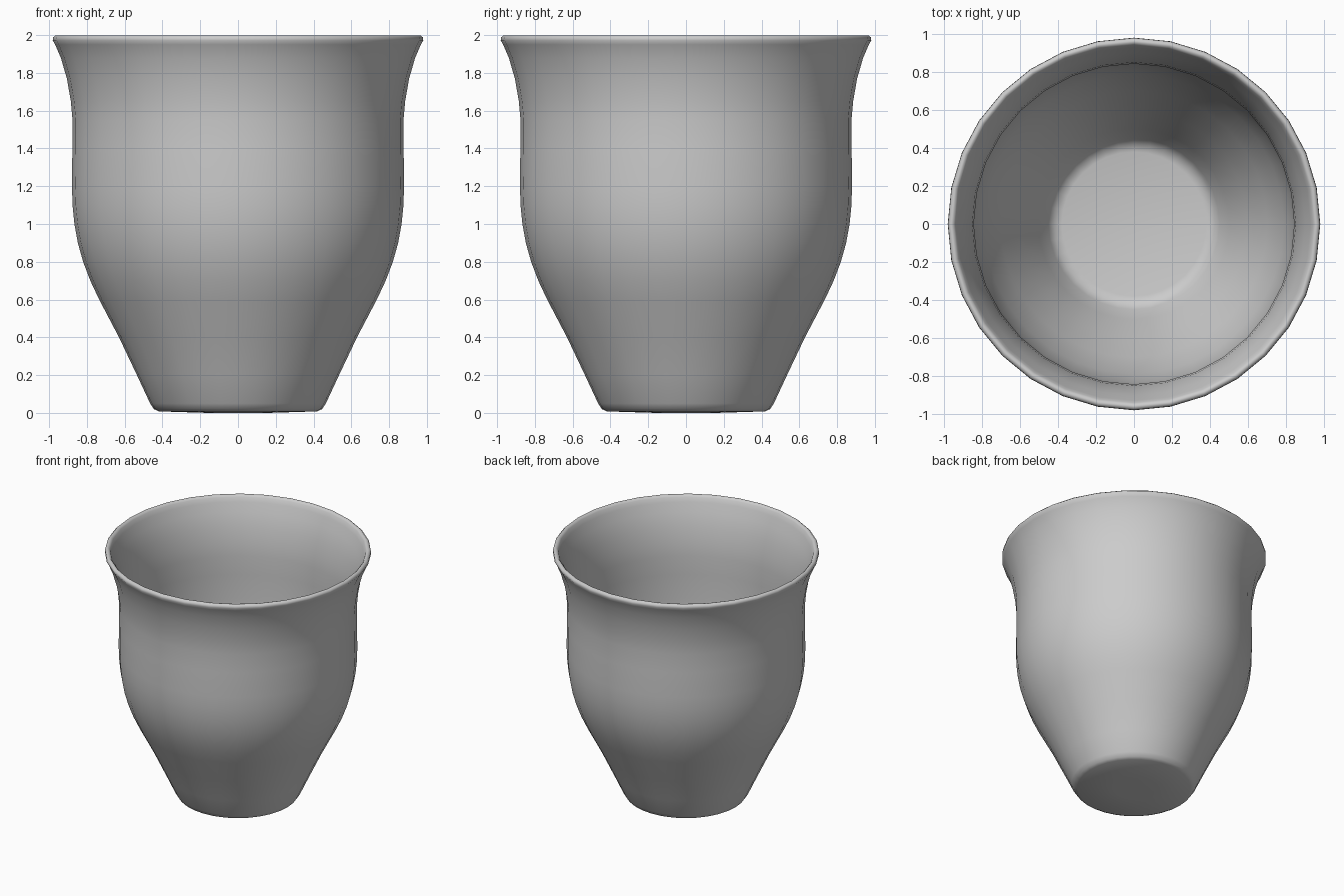
import bpy
import bmesh
import math

cube = bpy.data.objects.get("Cube")
if cube:
    bpy.data.objects.remove(cube)

SIDES = 32


def material(name, colour):
    mat = bpy.data.materials.new(name)
    mat.use_nodes = True
    mat.diffuse_color = colour
    mat.node_tree.nodes["Principled BSDF"].inputs["Base Color"].default_value = colour
    return mat


def lathe(name, profile, mat):
    """Spin a (radius, height) profile that starts and ends on the axis."""
    bm = bmesh.new()
    verts = [bm.verts.new((r, 0, z)) for r, z in profile]
    edges = [bm.edges.new(pair) for pair in zip(verts, verts[1:])]
    bmesh.ops.spin(bm, geom=verts + edges, axis=(0, 0, 1), cent=(0, 0, 0),
                   angle=math.tau, steps=SIDES, use_duplicate=False)
    bmesh.ops.remove_doubles(bm, verts=bm.verts, dist=0.0005)
    bmesh.ops.recalc_face_normals(bm, faces=bm.faces)
    mesh = bpy.data.meshes.new(name)
    bm.to_mesh(mesh)
    bm.free()
    mesh.materials.append(mat)
    obj = bpy.data.objects.new(name, mesh)
    bpy.context.collection.objects.link(obj)
    bpy.ops.object.select_all(action='DESELECT')
    obj.select_set(True)
    bpy.context.view_layer.objects.active = obj
    bpy.ops.object.shade_smooth_by_angle(angle=math.radians(60))
    return obj


# Outer wall from the foot up to the flared lip
outer = [(0, 0), (0.16, 0), (0.42, 0.008), (0.445, 0.02), (0.465, 0.05),
         (0.535, 0.2), (0.63, 0.4), (0.735, 0.6), (0.782, 0.7), (0.82, 0.8),
         (0.848, 0.9), (0.866, 1.0), (0.876, 1.1), (0.879, 1.2), (0.877, 1.4),
         (0.876, 1.55), (0.885, 1.65), (0.906, 1.77), (0.938, 1.88),
         (0.968, 1.95)]
# Rounded lip
lip = [(0.981, 1.972), (0.979, 1.988), (0.967, 1.999), (0.954, 1.998),
       (0.942, 1.985)]
# Inner wall down to the bowl floor
inner = [(0.93, 1.95), (0.902, 1.88), (0.872, 1.77), (0.852, 1.65),
         (0.844, 1.55), (0.845, 1.4), (0.846, 1.2), (0.835, 1.0),
         (0.79, 0.8), (0.703, 0.6), (0.598, 0.4), (0.503, 0.2),
         (0.45, 0.09), (0.42, 0.05), (0.38, 0.04), (0, 0.035)]

grey = material("plain_grey", (0.6, 0.6, 0.6, 1))
lathe("cup", outer + lip + inner, grey)
